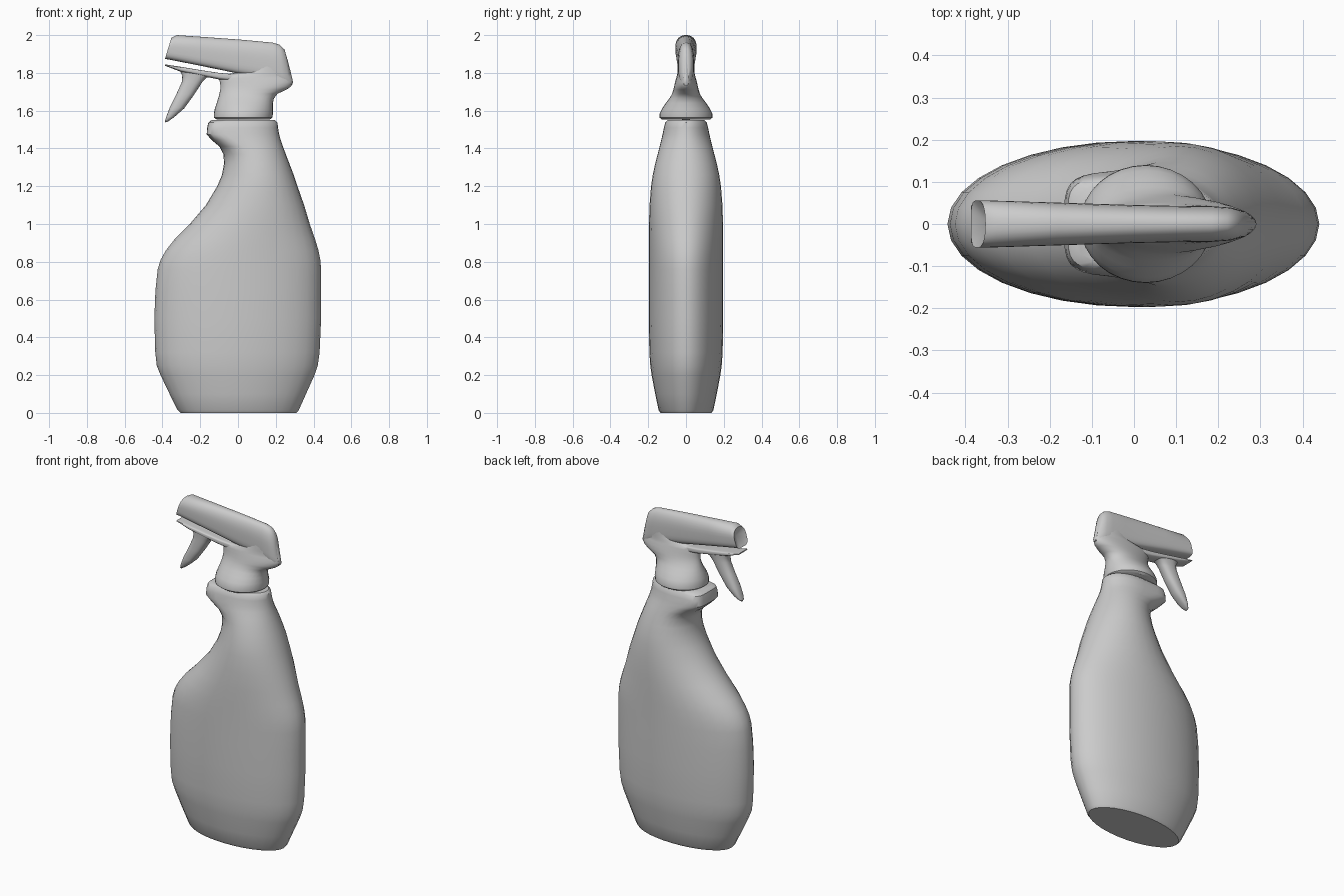
import bpy, bmesh, math


def loft(name, stations, n_low=2.0, n_high=2.0, segs=32, dent=(0, 0)):
    """Skin oval rings. Station: (x1, z1, x2, z2, half_depth[, n_low]) gives the
    two ends of a ring in the xz plane; n sets how square each end is."""
    bm = bmesh.new()
    rings = []
    for x1, z1, x2, z2, w, *sq in stations:
        nl = sq[0] if sq else n_low
        ring = []
        for i in range(segs):
            a = 2 * math.pi * i / segs
            c, s = math.cos(a), math.sin(a)
            e = 2 / (nl if c < 0 else n_high)
            u = math.copysign(abs(c) ** e, c) / 2 + 0.5
            v = math.copysign(abs(s) ** e, s)
            ring.append(bm.verts.new((x1 + (x2 - x1) * u, w * v, z1 + (z2 - z1) * u)))
        rings.append(ring)
    for a, b in zip(rings, rings[1:]):
        for i in range(segs):
            j = (i + 1) % segs
            bm.faces.new((a[i], a[j], b[j], b[i]))
    # end caps, optionally dished along x
    for k, d in ((0, dent[0]), (-1, dent[1])):
        if d:
            x1, z1, x2, z2 = stations[k][:4]
            mid = bm.verts.new(((x1 + x2) / 2 + d, 0, (z1 + z2) / 2))
            for i in range(segs):
                bm.faces.new((rings[k][i], rings[k][(i + 1) % segs], mid))
        else:
            bm.faces.new(rings[k])
    bmesh.ops.recalc_face_normals(bm, faces=bm.faces)
    mesh = bpy.data.meshes.new(name)
    bm.to_mesh(mesh)
    bm.free()
    ob = bpy.data.objects.new(name, mesh)
    bpy.context.collection.objects.link(ob)
    bpy.ops.object.select_all(action='DESELECT')
    ob.select_set(True)
    bpy.context.view_layer.objects.active = ob
    bpy.ops.object.shade_smooth_by_angle(angle=math.radians(40))
    return ob


def upright(rows):
    """Horizontal rings from (z, x_min, x_max, half_depth[, n_low])."""
    return [(a, z, b, z, w, *sq) for z, a, b, w, *sq in rows]


# bottle with finger lip under the collar
loft("bottle", upright([
    (0.0, -.305, .31, .135), (.015, -.32, .322, .145), (.1, -.362, .36, .163),
    (.2, -.41, .405, .182), (.25, -.43, .422, .189), (.32, -.438, .432, .194),
    (.5, -.443, .44, .197), (.65, -.437, .44, .197), (.76, -.425, .44, .197),
    (.81, -.41, .436, .197), (.86, -.382, .426, .197), (.92, -.335, .408, .197),
    (1.0, -.255, .38, .196), (1.1, -.17, .35, .193), (1.2, -.11, .315, .185),
    (1.26, -.085, .295, .176), (1.32, -.074, .272, .163), (1.37, -.077, .253, .15),
    (1.41, -.098, .238, .14, 2.4), (1.445, -.14, .226, .131, 3.2),
    (1.475, -.166, .218, .124, 4.5), (1.51, -.163, .212, .117, 5),
    (1.537, -.157, .209, .11, 5), (1.55, -.14, .195, .098, 4)]))

# flared collar rising into the narrow back of the head
loft("collar_and_neck", upright([
    (1.553, -.112, .168, .128), (1.563, -.128, .182, .14), (1.585, -.128, .185, .139),
    (1.61, -.123, .185, .127), (1.64, -.113, .185, .107), (1.665, -.105, .19, .088),
    (1.69, -.098, .21, .073), (1.712, -.094, .258, .067), (1.728, -.093, .28, .063),
    (1.75, -.095, .291, .058), (1.772, -.102, .287, .052), (1.787, -.1, .283, .048),
    (1.805, .02, .279, .044), (1.87, .04, .262, .04), (1.92, .06, .247, .036)]))

# long nozzle beam with a dished front
loft("nozzle_head", [
    (-.387, 1.873, -.353, 1.985, .056), (-.372, 1.872, -.325, 2.0, .056),
    (-.2, 1.838, -.18, 1.99, .051), (0, 1.797, 0, 1.977, .045),
    (.1, 1.78, .1, 1.968, .043), (.19, 1.76, .185, 1.96, .042),
    (.235, 1.745, .222, 1.948, .039), (.27, 1.735, .245, 1.925, .03),
    (.288, 1.735, .262, 1.87, .014)], n_low=4, n_high=2.3, dent=(.03, 0))

# thin plate under the nozzle
loft("trigger_plate", [
    (-.387, 1.838, -.387, 1.845, .045), (-.3, 1.805, -.3, 1.832, .045),
    (-.2, 1.785, -.2, 1.815, .043), (-.1, 1.765, -.1, 1.8, .04),
    (.02, 1.75, .02, 1.789, .035)], n_low=3, n_high=5)

# tapering trigger
loft("trigger", [
    (-.31, 1.815, -.12, 1.785, .04), (-.295, 1.785, -.165, 1.775, .038),
    (-.296, 1.755, -.19, 1.75, .037), (-.325, 1.69, -.232, 1.685, .037),
    (-.36, 1.62, -.285, 1.612, .036), (-.38, 1.567, -.335, 1.568, .029),
    (-.387, 1.545, -.36, 1.55, .018), (-.384, 1.538, -.374, 1.54, .008)],
    n_low=2.5, n_high=2.5, segs=24)
